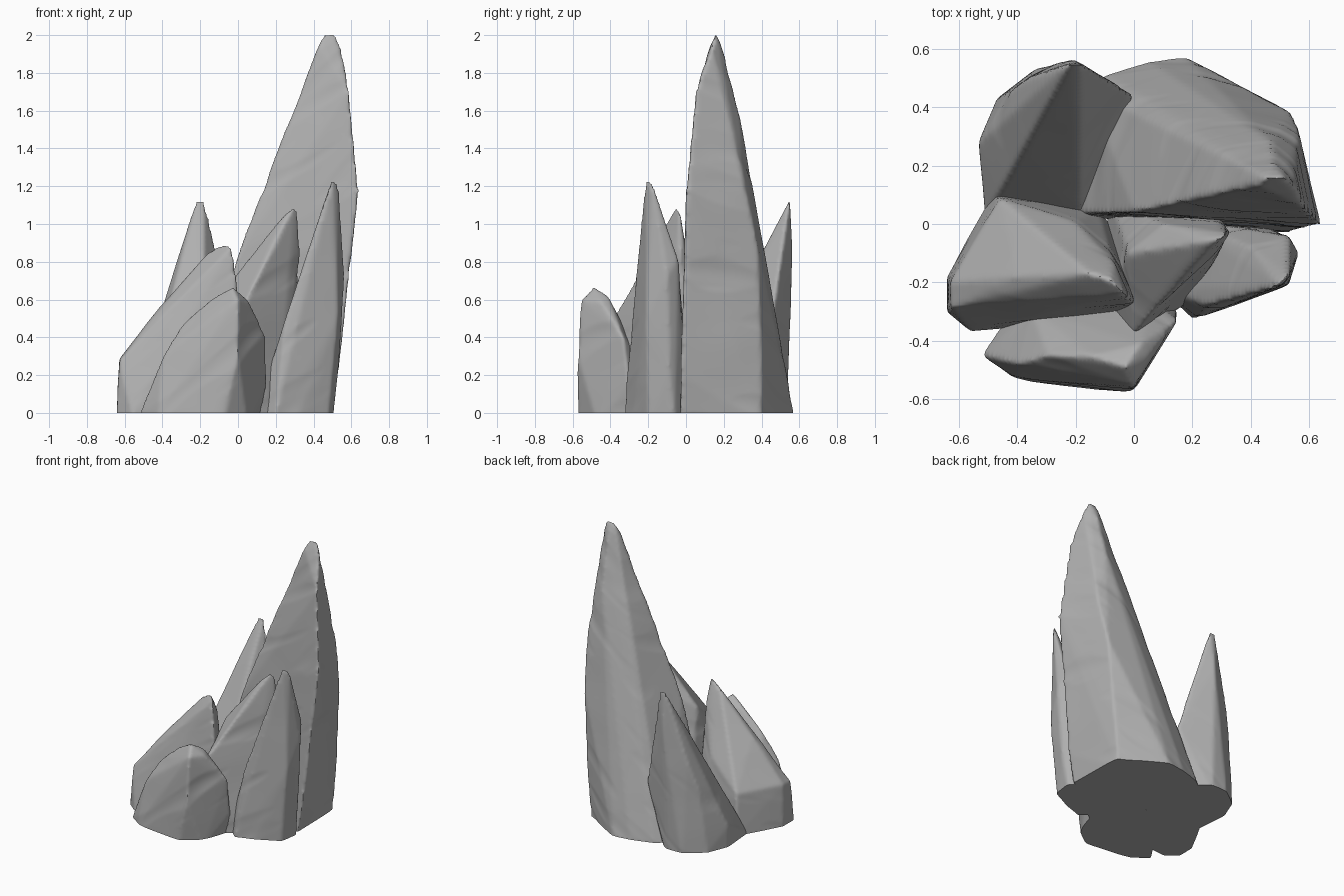
import bpy
import bmesh
import math
from mathutils import Vector, noise

old = bpy.data.objects.get("Cube")
if old:
    bpy.data.objects.remove(old, do_unlink=True)

# One plain stone colour
STONE = (0.43, 0.43, 0.43, 1.0)
stone = bpy.data.materials.new("grey_stone")
stone.use_nodes = True
stone.diffuse_color = STONE
stone.node_tree.nodes["Principled BSDF"].inputs["Base Color"].default_value = STONE

VOXEL = 0.013
SINK = 0.06


def hull_mesh(name, base, upper):
    """Convex block spanned by a sunken footprint and its upper corners."""
    bm = bmesh.new()
    for x, y in base:
        bm.verts.new((x, y, 0))
        bm.verts.new((x, y, -SINK))
    for corner in upper:
        bm.verts.new(corner)
    hull = bmesh.ops.convex_hull(bm, input=bm.verts[:])
    unused = set(hull["geom_interior"]) | set(hull["geom_unused"])
    spare = [g for g in unused if isinstance(g, bmesh.types.BMVert)]
    bmesh.ops.delete(bm, geom=spare, context="VERTS")
    bmesh.ops.recalc_face_normals(bm, faces=bm.faces[:])
    mesh = bpy.data.meshes.new(name)
    bm.to_mesh(mesh)
    bm.free()
    return mesh


def groove_depth(point):
    """Shallow chisel marks that climb diagonally over the stone."""
    along = point.x * 0.8 + point.z * 0.6
    across = point.z * 0.8 - point.x * 0.6
    mark = noise.noise(Vector((along * 2, point.y * 3, across * 10)))
    swell = noise.noise(point * 4)
    return 0.012 * max(0, mark - 0.2) + 0.003 * swell


def make_shard(name, base, upper):
    obj = bpy.data.objects.new(name, hull_mesh(name, base, upper))
    bpy.context.collection.objects.link(obj)

    # Worn edges
    remesh = obj.modifiers.new("worn_surface", "REMESH")
    remesh.mode = "VOXEL"
    remesh.voxel_size = VOXEL
    soften = obj.modifiers.new("soften", "SMOOTH")
    soften.factor = 0.5
    soften.iterations = 4
    graph = bpy.context.evaluated_depsgraph_get()
    worn = bpy.data.meshes.new_from_object(obj.evaluated_get(graph))
    obj.modifiers.clear()
    obj.data = worn
    worn.name = name

    # Chisel marks and a flat cut at the ground
    bm = bmesh.new()
    bm.from_mesh(worn)
    bm.normal_update()
    moves = [(v, v.normal * groove_depth(v.co)) for v in bm.verts]
    for vert, move in moves:
        vert.co -= move
    everything = bm.verts[:] + bm.edges[:] + bm.faces[:]
    bmesh.ops.bisect_plane(bm, geom=everything, plane_co=(0, 0, 0),
                           plane_no=(0, 0, 1), clear_inner=True)
    rim = [e for e in bm.edges if e.is_boundary]
    bmesh.ops.holes_fill(bm, edges=rim, sides=0)
    bmesh.ops.recalc_face_normals(bm, faces=bm.faces[:])
    bm.to_mesh(worn)
    bm.free()
    worn.materials.clear()
    worn.materials.append(stone)

    bpy.ops.object.select_all(action="DESELECT")
    obj.select_set(True)
    bpy.context.view_layer.objects.active = obj
    bpy.ops.object.shade_smooth_by_angle(angle=math.radians(50))
    return obj


# Tall leaning spire
make_shard(
    "main_spire",
    [(-.22, .03), (-.16, .46), (-.1, .51), (.05, .56), (.18, .57), (.47, .4),
     (.48, -.03)],
    [(0, .04, .85), (.53, -.03, .2), (.64, 0, 1.19), (.5, .4, .3),
     (.54, .38, .88), (.57, .31, 1.2), (.59, .05, 1.7), (.2, .46, .42),
     (.47, .28, 1.6), (.43, .13, 1.95), (.45, .16, 2.01), (.51, .16, 2.02),
     (.55, .14, 1.93), (.48, .21, 1.88)])

# Slim shard behind, with a steep narrow inner face
make_shard(
    "back_shard",
    [(-.51, .02), (-.53, .28), (-.47, .43), (-.34, .53), (-.22, .53),
     (-.12, .43), (-.18, 0)],
    [(-.53, .28, .15), (-.42, .46, .45), (-.36, .5, .64), (-.26, .53, 1),
     (-.22, .55, 1.13), (-.18, .55, 1.13), (-.12, .51, .82), (0, .44, .4),
     (-.3, .37, .7), (-.2, .37, .73), (-.21, .565, .85), (-.18, .07, .2)])

# Broad wedge on the side
make_shard(
    "broad_wedge",
    [(-.64, -.18), (-.64, -.3), (-.56, -.365), (-.35, -.35), (-.02, -.32),
     (.05, -.2), (-.12, .05), (-.48, .11)],
    [(-.63, -.29, .28), (-.63, -.2, .29), (-.46, .09, .28), (-.4, -.18, .58),
     (-.3, -.175, .69), (-.15, -.17, .86), (-.08, -.19, .9),
     (-.03, -.24, .88), (0, -.27, .66), (-.07, -.13, .75), (-.2, .01, .45)])

# Leaning shard in the middle
make_shard(
    "middle_shard",
    [(-.14, -.32), (0, -.37), (.2, -.26), (.26, .08), (-.08, .08)],
    [(0, -.38, .51), (.12, -.24, .75), (-.02, -.1, .72), (.1, -.1, .84),
     (.1, 0, .8), (.25, -.06, 1.06), (.3, -.05, 1.1), (.32, -.03, 1.07),
     (.33, -.03, .84), (.27, -.12, .55), (.28, .04, .6)])

# Narrow blade beside the spire
make_shard(
    "side_blade",
    [(.09, -.22), (.2, -.33), (.3, -.29), (.48, -.2), (.5, -.06), (.42, .0),
     (.16, .02)],
    [(.25, -.28, .5), (.39, -.23, .86), (.48, -.22, 1.17), (.5, -.21, 1.25),
     (.53, -.18, 1.23), (.565, -.1, .72), (.53, -.21, .5), (.53, -.09, .2),
     (.53, -.04, .82), (.4, -.08, .8)])

# Low boulder in front
make_shard(
    "front_boulder",
    [(-.52, -.45), (-.42, -.53), (-.12, -.57), (-.08, -.57), (.05, -.47),
     (.11, -.3), (.05, -.22), (-.4, -.27)],
    [(-.4, -.48, .3), (-.29, -.45, .48), (-.15, -.45, .6), (-.03, -.49, .67),
     (0, -.555, .6), (0, -.575, .3), (.06, -.45, .59), (.15, -.33, .4),
     (.15, -.3, .15), (.02, -.41, .62), (.05, -.25, .3), (-.35, -.29, .2)])
